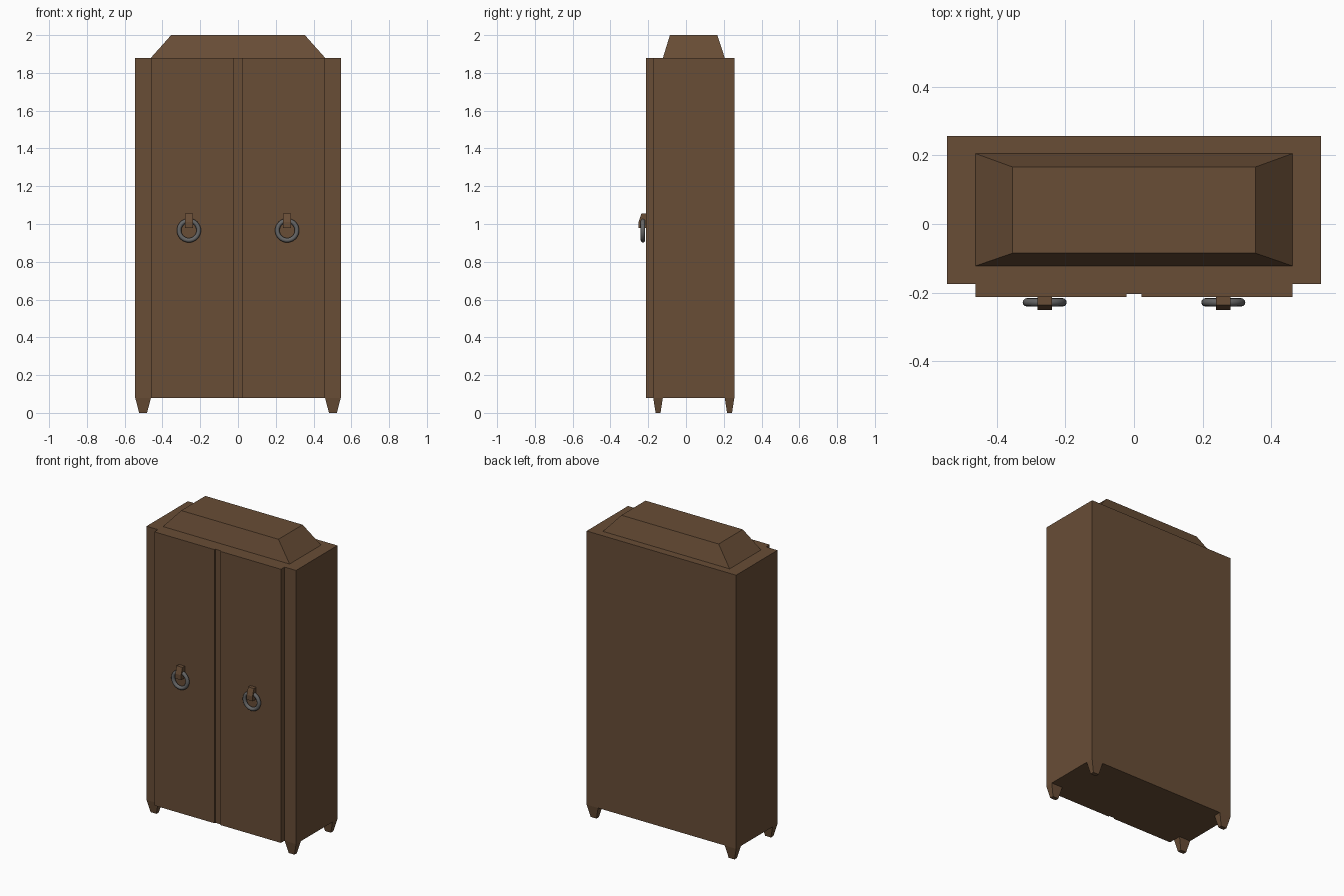
import bpy, bmesh

if "Cube" in bpy.data.objects:
    bpy.data.objects.remove(bpy.data.objects["Cube"])

def material(name, col):
    m = bpy.data.materials.new(name)
    m.diffuse_color = (*col, 1)
    m.use_nodes = True
    m.node_tree.nodes["Principled BSDF"].inputs["Base Color"].default_value = m.diffuse_color
    return m

wood = material("brown_wood", (0.14, 0.075, 0.037))
metal = material("dark_metal", (0.13, 0.13, 0.13))

def loft(name, lower, upper, mat, cap_low=True, cap_up=True):
    """Solid between two matching loops of 3D points."""
    bm = bmesh.new()
    a = [bm.verts.new(p) for p in lower]
    b = [bm.verts.new(p) for p in upper]
    n = len(a)
    for i in range(n):
        j = (i + 1) % n
        bm.faces.new((a[i], a[j], b[j], b[i]))
    if cap_low:
        bm.faces.new(a[::-1])
    if cap_up:
        bm.faces.new(b)
    bmesh.ops.recalc_face_normals(bm, faces=bm.faces)
    me = bpy.data.meshes.new(name)
    bm.to_mesh(me)
    bm.free()
    me.materials.append(mat)
    ob = bpy.data.objects.new(name, me)
    bpy.context.collection.objects.link(ob)
    return ob

def rect(x0, x1, y0, y1, z):
    return [(x0, y0, z), (x1, y0, z), (x1, y1, z), (x0, y1, z)]

# Cabinet: footprint with raised doors and a shallow seam between them
BOTTOM, TOP = 0.08, 1.88
half = [(0.022, -0.204), (0.022, -0.212), (0.461, -0.212),
        (0.461, -0.174), (0.544, -0.174), (0.544, 0.256)]
outline = half + [(-x, y) for x, y in reversed(half)]
loft("cabinet", [(x, y, BOTTOM) for x, y in outline],
     [(x, y, TOP) for x, y in outline], wood)

# Tapered crown on top
loft("crown", rect(-0.461, 0.461, -0.122, 0.205, TOP),
     rect(-0.354, 0.354, -0.085, 0.166, 2.0), wood, cap_low=False)

# Four tapered feet
for sx, side in ((-1, "left"), (1, "right")):
    for cy, end in ((-0.148, "front"), (0.2305, "back")):
        cx = sx * 0.5025
        loft(f"{end}_{side}_foot",
             rect(cx - 0.021, cx + 0.021, cy - 0.013, cy + 0.013, 0),
             rect(cx - 0.0415, cx + 0.0415, cy - 0.0255, cy + 0.0255, BOTTOM),
             wood, cap_up=False)

# Ring pulls hanging from wooden brackets
bracket = [(-0.21, 1.056), (-0.236, 1.056), (-0.251, 1.01),
           (-0.251, 0.978), (-0.21, 0.978)]
for sx, side in ((-1, "left"), (1, "right")):
    cx = sx * 0.26
    loft(f"{side}_handle_bracket", [(cx - 0.021, y, z) for y, z in bracket],
         [(cx + 0.021, y, z) for y, z in bracket], wood)
    bpy.ops.mesh.primitive_torus_add(
        location=(cx, -0.228, 0.966), rotation=(1.570796, 0, 0),
        major_radius=0.052, minor_radius=0.012,
        major_segments=32, minor_segments=12)
    ring = bpy.context.object
    ring.name = f"{side}_handle_ring"
    ring.data.materials.append(metal)
    bpy.ops.object.shade_smooth()
